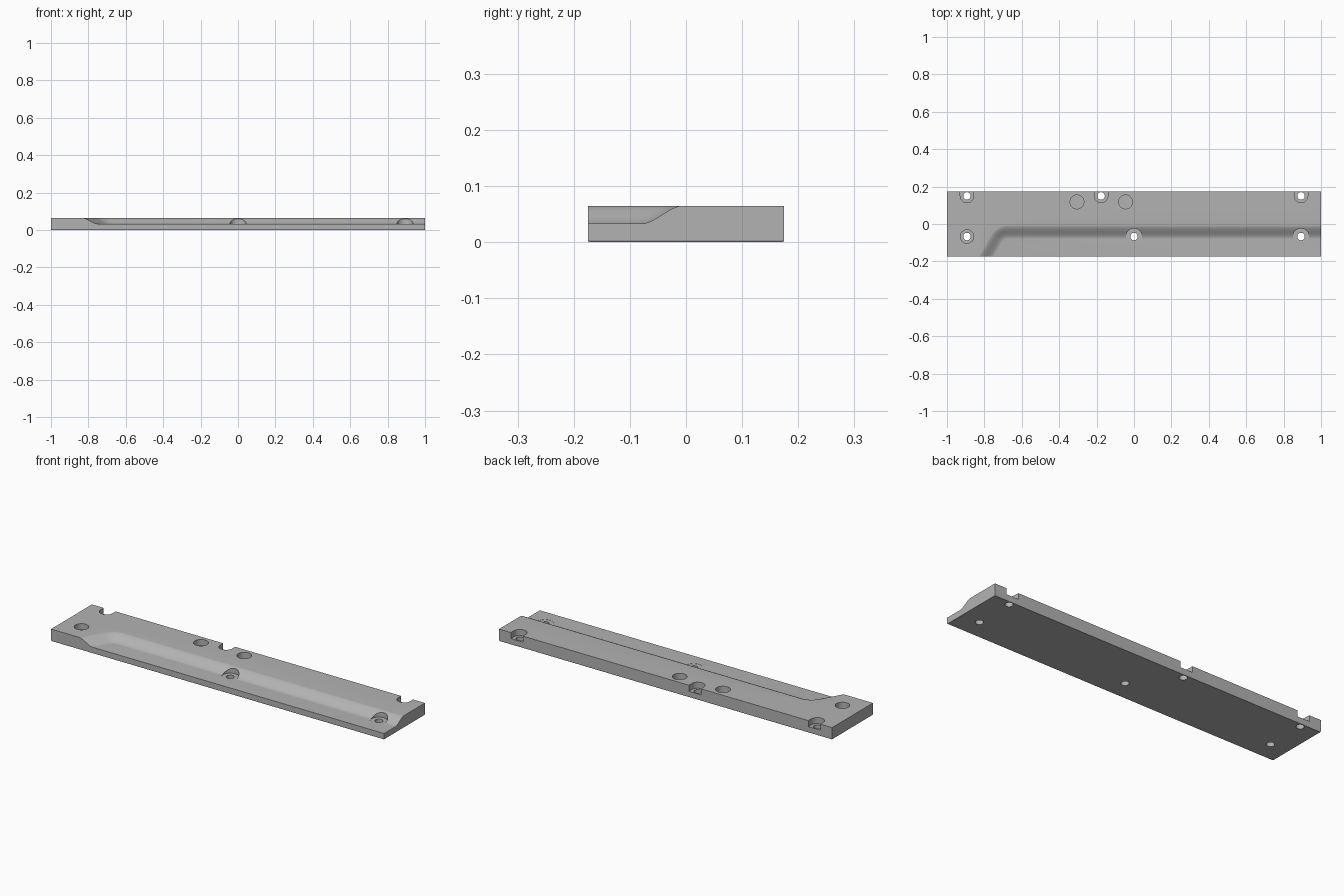
import bpy, bmesh, math

cube = bpy.data.objects.get("Cube")
if cube:
    bpy.data.objects.remove(cube, do_unlink=True)

HALF_Y, TOP, FLOOR = 0.175, 0.065, 0.033

grey = bpy.data.materials.new("plain grey")
grey.use_nodes = True
colour = (0.45, 0.45, 0.45, 1)
grey.diffuse_color = colour
grey.node_tree.nodes["Principled BSDF"].inputs["Base Color"].default_value = colour


def make(name, bm):
    bmesh.ops.recalc_face_normals(bm, faces=bm.faces)
    mesh = bpy.data.meshes.new(name)
    bm.to_mesh(mesh)
    bm.free()
    mesh.materials.append(grey)
    obj = bpy.data.objects.new(name, mesh)
    bpy.context.collection.objects.link(obj)
    return obj


def loft(name, sections):
    """Closed solid through (outline, height) sections."""
    bm = bmesh.new()
    rings = [[bm.verts.new((x, y, z)) for x, y in pts] for pts, z in sections]
    for a, b in zip(rings, rings[1:]):
        for i in range(len(a)):
            j = (i + 1) % len(a)
            bm.faces.new((a[i], a[j], b[j], b[i]))
    bm.faces.new(rings[0])
    bm.faces.new(rings[-1])
    return make(name, bm)


def rectangle(hx, hy):
    return [(-hx, -hy), (hx, -hy), (hx, hy), (-hx, hy)]


def circle(x, y, r, n=40):
    return [(x + r * math.cos(math.tau * i / n), y + r * math.sin(math.tau * i / n))
            for i in range(n)]


def slot(x, y, r, n=20):
    """Half circle towards the front, open through the back edge."""
    arc = [(x + r * math.cos(math.pi + math.pi * i / n),
            y + r * math.sin(math.pi + math.pi * i / n)) for i in range(n + 1)]
    return arc + [(x + r, HALF_Y + 0.1), (x - r, HALF_Y + 0.1)]


def recess_outline(d, n=14):
    """Recess boundary moved inwards by d, with a rounded corner."""
    r, turn = 0.11, math.radians(60)
    cx, cy = -0.737 + r * math.tan(turn / 2), -0.005 - r
    pts = [(1.2, -0.005 - d)]
    for i in range(n + 1):
        a = math.pi / 2 + turn * i / n
        pts.append((cx + (r - d) * math.cos(a), cy + (r - d) * math.sin(a)))
    x, y = pts[-1]
    drop = y + 0.3
    return pts + [(x - drop / math.tan(turn), -0.3), (1.2, -0.3)]


# Plate with a fine edge break underneath
plate = loft("mounting_plate", [(rectangle(0.998, HALF_Y - 0.002), 0),
                                (rectangle(1, HALF_Y), 0.003),
                                (rectangle(1, HALF_Y), TOP)])

# Recess with an S-curved ramp
steps, ramp = 16, 0.075
sections = []
for i in range(steps + 1):
    t = i / steps
    sections.append((recess_outline(ramp * (1 - t)), FLOOR + (TOP + 0.0002 - FLOOR) * (t * t * (3 - 2 * t))))
sections.append((recess_outline(0), 0.12))
cutters = [loft("recess_cutter", sections)]


def pocket(name, outline, bottom, top=0.15):
    cutters.append(loft(name, [(outline, bottom), (outline, top)]))


# Screw holes with counterbores
BACK, FRONT, BORE, HOLE = 0.15, -0.067, 0.036, 0.02
for x in (-0.893, -0.176, 0.893):
    pocket("back_slot_cutter", slot(x, BACK, BORE), FLOOR - 0.001)
    pocket("back_hole_cutter", circle(x, BACK, HOLE), -0.05)
for x, r in ((-0.893, BORE), (0, 0.043), (0.893, 0.043)):
    pocket("front_bore_cutter", circle(x, FRONT, r), FLOOR - 0.001)
    pocket("front_hole_cutter", circle(x, FRONT, HOLE), -0.05)

# Blind round pockets
for x in (-0.305, -0.045):
    pocket("blind_pocket_cutter", circle(x, 0.118, 0.037), FLOOR - 0.001)

for cutter in cutters:
    cutter.hide_render = True
    cutter.hide_set(True)
    mod = plate.modifiers.new(cutter.name, "BOOLEAN")
    mod.operation, mod.solver, mod.object = "DIFFERENCE", "EXACT", cutter

# Bake the cuts and drop the helpers
bpy.context.view_layer.objects.active = plate
plate.select_set(True)
for mod in list(plate.modifiers):
    bpy.ops.object.modifier_apply(modifier=mod.name)
for cutter in cutters:
    bpy.data.objects.remove(cutter, do_unlink=True)
bpy.ops.object.shade_smooth_by_angle(angle=math.radians(30))
